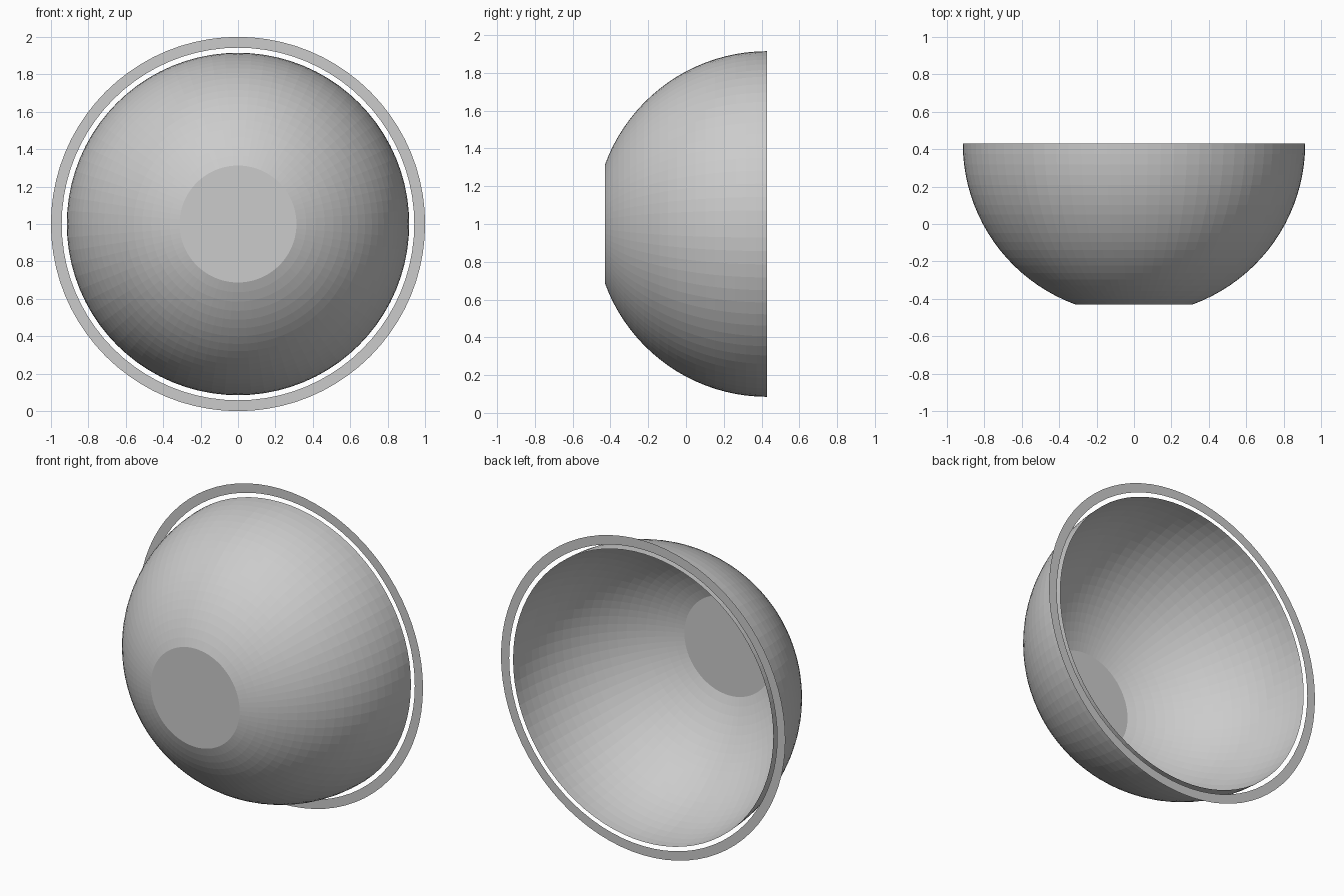
import bpy, bmesh
from math import sin, cos, pi, asin

if "Cube" in bpy.data.objects:
    bpy.data.objects.remove(bpy.data.objects["Cube"])

SEGMENTS = 80
RIM_Y, CENTRE_Z = 0.43, 1.0


def lathe(name, profile, cap_end=False):
    """Spin (radius, y) points around the front-back axis."""
    bm = bmesh.new()
    loops = [[bm.verts.new((r * cos(2 * pi * i / SEGMENTS), y,
                            CENTRE_Z + r * sin(2 * pi * i / SEGMENTS)))
              for i in range(SEGMENTS)] for r, y in profile]
    for a, b in zip(loops, loops[1:]):
        for i in range(SEGMENTS):
            j = (i + 1) % SEGMENTS
            bm.faces.new((a[i], b[i], b[j], a[j]))
    if cap_end:
        bm.faces.new(loops[-1])
    bmesh.ops.recalc_face_normals(bm, faces=bm.faces[:])
    mesh = bpy.data.meshes.new(name)
    bm.to_mesh(mesh)
    bm.free()
    obj = bpy.data.objects.new(name, mesh)
    bpy.context.collection.objects.link(obj)
    return obj


# Thin hemispherical bowl, open at the back, flat disc at the front
RADIUS, DEPTH, BANDS = 0.915, 0.86, 20
end_angle = asin(DEPTH / RADIUS)
arc = [(RADIUS * cos(end_angle * k / BANDS), RIM_Y - RADIUS * sin(end_angle * k / BANDS))
       for k in range(BANDS + 1)]
lathe("bowl", arc, cap_end=True)

# Flat ring around the rim, separated by a narrow gap
lathe("rim_ring", [(1.0, RIM_Y), (0.942, RIM_Y)])
